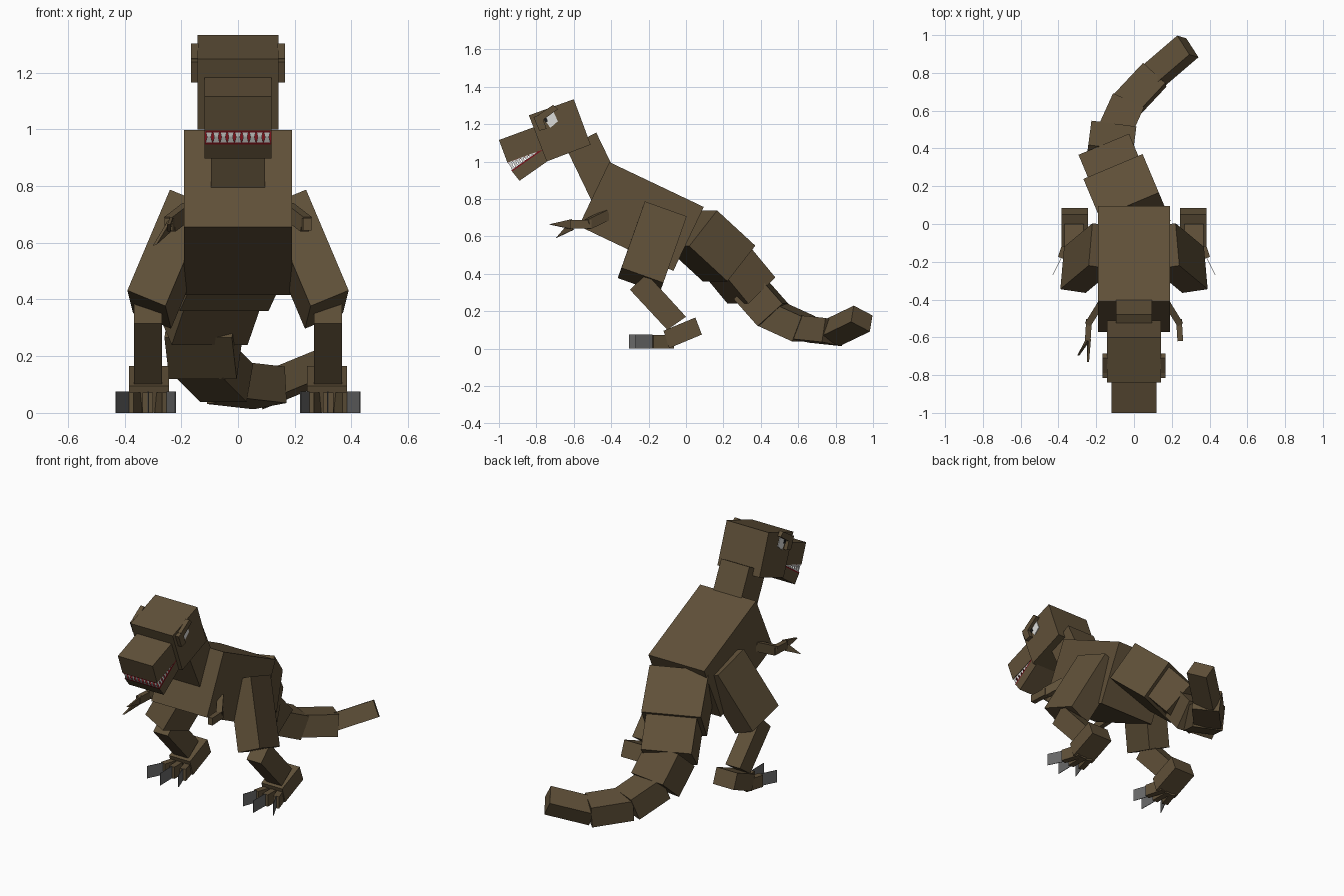
import bpy, bmesh, math
from mathutils import Vector as V

if "Cube" in bpy.data.objects:
    bpy.data.objects.remove(bpy.data.objects["Cube"])


def material(name, rgb):
    m = bpy.data.materials.new(name)
    m.diffuse_color = (*rgb, 1)
    m.use_nodes = True
    m.node_tree.nodes["Principled BSDF"].inputs["Base Color"].default_value = m.diffuse_color
    return m


BROWN = material("brown hide", (0.115, 0.080, 0.040))
GREY = material("grey claw", (0.14, 0.14, 0.14))
WHITE = material("white", (0.72, 0.72, 0.70))
RED = material("dark red", (0.19, 0.006, 0.010))
BLACK = material("black", (0.01, 0.01, 0.01))


def finish(name, bm, mat):
    bmesh.ops.recalc_face_normals(bm, faces=bm.faces)
    me = bpy.data.meshes.new(name)
    bm.to_mesh(me)
    bm.free()
    me.materials.append(mat)
    ob = bpy.data.objects.new(name, me)
    bpy.context.collection.objects.link(ob)
    return ob


def extrude_polygon(name, pts, vec, mat=BROWN):
    """Flat polygon pushed along a vector into a solid."""
    bm = bmesh.new()
    f = bm.faces.new([bm.verts.new(p) for p in pts])
    new = bmesh.ops.extrude_face_region(bm, geom=[f], use_keep_orig=True)["geom"]
    bmesh.ops.translate(bm, vec=V(vec), verts=[v for v in new if isinstance(v, bmesh.types.BMVert)])
    return finish(name, bm, mat)


def side_prism(name, yz, x0, x1, mat=BROWN):
    return extrude_polygon(name, [(x0, y, z) for y, z in yz], (x1 - x0, 0, 0), mat)


def bar(name, a, b, w, h, roll=0, mat=BROWN):
    """Box running from a to b with width w, height h and a roll in degrees."""
    a, b = V(a), V(b)
    d = (b - a).normalized()
    s = d.cross(V((0, 0, 1))).normalized()
    u = s.cross(d)
    r = math.radians(roll)
    s, u = s * math.cos(r) + u * math.sin(r), u * math.cos(r) - s * math.sin(r)
    ring = [a + s * w / 2 * i + u * h / 2 * j for i, j in ((-1, -1), (1, -1), (1, 1), (-1, 1))]
    return extrude_polygon(name, ring, b - a, mat)


# Torso, neck and head
side_prism("torso", [(-0.41, 0.997), (0.095, 0.757), (-0.068, 0.415), (-0.573, 0.655)], -0.19, 0.19)
side_prism("neck", [(-0.48, 1.155), (-0.64, 1.07), (-0.50, 0.78), (-0.34, 0.865)], -0.096, 0.096)
side_prism("head", [(-0.60, 1.333), (-0.84, 1.247), (-0.745, 1.0), (-0.51, 1.09)], -0.143, 0.143)

# Jaws and red mouth lining
side_prism("upper_jaw", [(-1.0, 1.115), (-0.955, 0.995), (-0.705, 1.085), (-0.75, 1.207)], -0.118, 0.118)
side_prism("lower_jaw", [(-0.93, 0.947), (-0.89, 0.897), (-0.70, 1.03), (-0.74, 1.08)], -0.118, 0.118)
side_prism("mouth_lining", [(-0.934, 0.953), (-0.93, 0.947), (-0.75, 1.073), (-0.754, 1.079)], -0.118, 0.118, RED)
side_prism("mouth_roof", [(-0.952, 0.989), (-0.955, 0.995), (-0.76, 1.065), (-0.757, 1.06)], -0.112, 0.112, RED)


def teeth(name, a, b, n, tip0, tip1):
    """Row of tapered flat teeth; tips shrink from tip0 to tip1."""
    a, b = V(a), V(b)
    bm = bmesh.new()
    for i in range(n):
        p, q = a.lerp(b, i / n), a.lerp(b, (i + 1) / n)
        t = V(tip0).lerp(V(tip1), i / n)
        bm.faces.new([bm.verts.new(c) for c in (p, q, p.lerp(q, 0.75) + t, p.lerp(q, 0.25) + t)])
    return finish(name, bm, WHITE)


up_tip, low_tip = (0, 0.009, -0.025), (0, -0.016, 0.024)
for side, s in (("left", -1), ("right", 1)):
    x = 0.115 * s
    teeth(f"upper_teeth_{side}", (x, -0.952, 0.995), (x, -0.80, 1.051), 7, up_tip, (0, 0, -0.006))
    teeth(f"lower_teeth_{side}", (x, -0.929, 0.951), (x, -0.80, 1.042), 7, low_tip, (0, 0, 0.006))
teeth("upper_teeth_front", (-0.115, -0.952, 0.995), (0.115, -0.952, 0.995), 9, up_tip, up_tip)
teeth("lower_teeth_front", (-0.115, -0.931, 0.951), (0.115, -0.931, 0.951), 9, low_tip, low_tip)

# Tail: boxes between joints, shrinking towards the tip
joints = [(0, 0.04, 0.63), (-0.08, 0.23, 0.455), (-0.13, 0.35, 0.31), (-0.115, 0.465, 0.18),
          (-0.04, 0.63, 0.105), (0.11, 0.79, 0.088), (0.285, 0.94, 0.16)]
sizes = [(0.34, 0.25, 0), (0.29, 0.21, 0), (0.24, 0.18, 0), (0.18, 0.145, 0), (0.16, 0.13, 8), (0.13, 0.10, 25)]
for i, (w, h, roll) in enumerate(sizes):
    a, b = V(joints[i]), V(joints[i + 1])
    bar(f"tail_segment_{i + 1}", a - (b - a).normalized() * 0.02, b, w, h, roll)

# Paired parts
for side, s in (("left", -1), ("right", 1)):
    def m(x, y, z):
        return V((x * s, y, z))

    # Brow ridges, eye and pupil
    side_prism(f"brow_front_{side}", [(-0.815, 1.238), (-0.775, 1.252), (-0.745, 1.175), (-0.785, 1.165)],
               0.14 * s, 0.166 * s)
    side_prism(f"brow_top_{side}", [(-0.79, 1.25), (-0.71, 1.303), (-0.685, 1.28), (-0.765, 1.222)],
               0.14 * s, 0.166 * s)
    side_prism(f"eye_{side}", [(-0.765, 1.235), (-0.71, 1.27), (-0.685, 1.215), (-0.725, 1.18)],
               0.142 * s, 0.147 * s, WHITE)
    side_prism(f"pupil_{side}", [(-0.765, 1.232), (-0.748, 1.24), (-0.738, 1.215), (-0.752, 1.208)],
               0.142 * s, 0.149 * s, BLACK)

    # Small arms
    bar(f"upper_arm_{side}", m(0.175, -0.42, 0.715), m(0.24, -0.525, 0.665), 0.035, 0.055)
    bar(f"forearm_{side}", m(0.238, -0.505, 0.665), m(0.245, -0.62, 0.665), 0.03, 0.045)

    # Thigh: slanted box leaning outward
    top = m(0.24, -0.22, 0.787)
    length, width, thick = m(0.15, -0.125, -0.355), m(-0.02, 0.224, -0.08), m(-0.134, -0.02, -0.055)
    extrude_polygon(f"thigh_{side}", [top, top + length, top + length + width, top + width], thick)

    # Shin and ankle
    side_prism(f"shin_{side}", [(-0.30, 0.315), (-0.10, 0.10), (0.0, 0.17), (-0.21, 0.40)], 0.268 * s, 0.367 * s)
    side_prism(f"ankle_{side}", [(-0.12, 0.095), (0.05, 0.166), (0.085, 0.075), (-0.09, 0.002)],
               0.243 * s, 0.385 * s)

    # Three toes with flat upright claws
    for toe, x0, x1, y1, x2, y2 in (("outer", 0.35, 0.385, -0.18, 0.43, -0.27),
                                    ("middle", 0.32, 0.318, -0.19, 0.316, -0.305),
                                    ("inner", 0.28, 0.25, -0.18, 0.22, -0.265)):
        bar(f"{toe}_toe_{side}", m(x0, -0.07, 0.036), m(x1, y1, 0.036), 0.036, 0.072)
        bar(f"{toe}_claw_{side}", m(x1, y1, 0.0375), m(x2, y2, 0.0375), 0.003, 0.075, 0, GREY)

# Clawed hand on the left arm: two flat fingers
for name, tip in (("upper", (-0.25, -0.73, 0.663)), ("lower", (-0.30, -0.695, 0.59))):
    extrude_polygon(f"{name}_finger_left", [(-0.24, -0.61, 0.69), tip, (-0.25, -0.60, 0.635)], (0.012, 0, 0.002))
